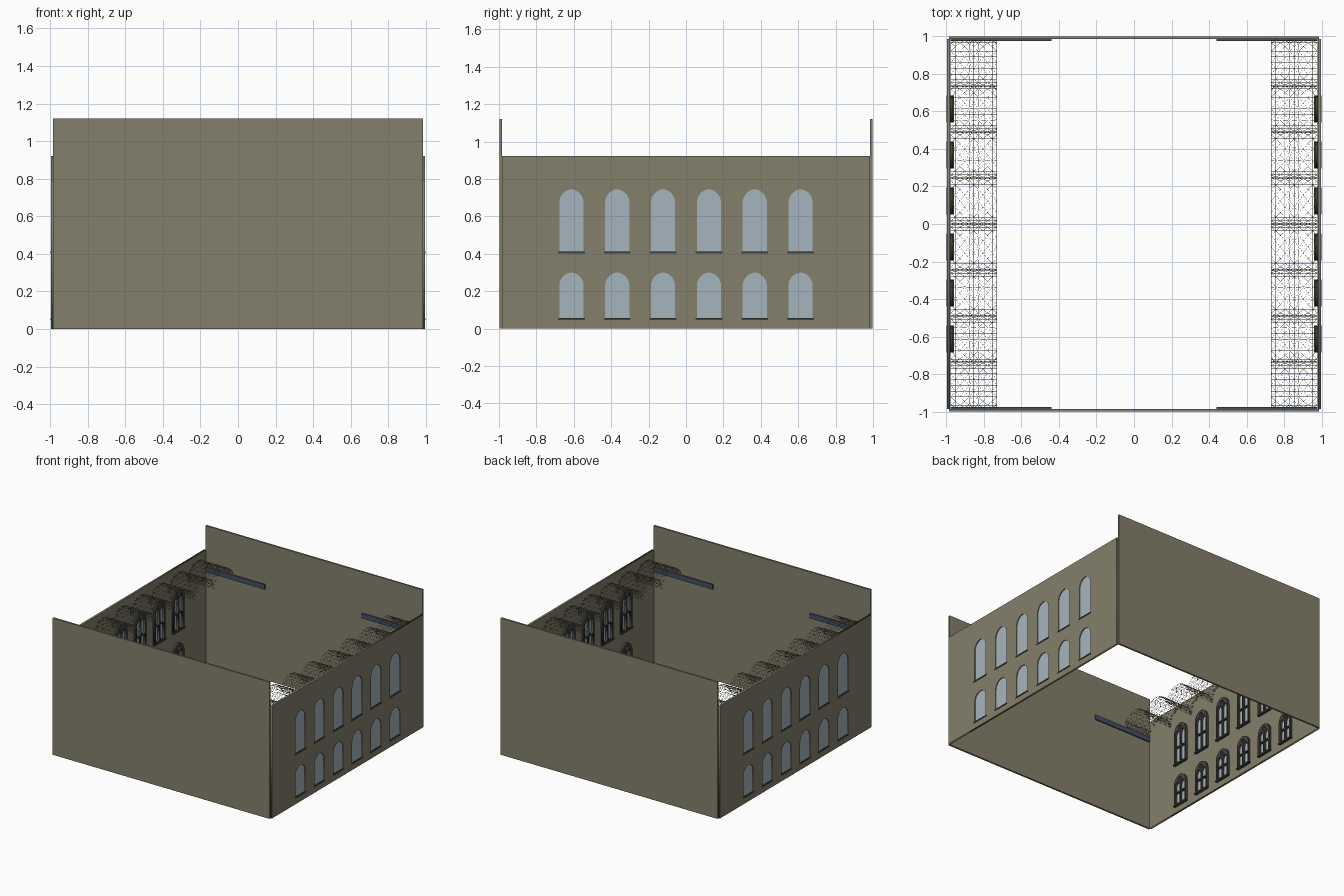
import bpy, bmesh, math
from mathutils import Matrix

if "Cube" in bpy.data.objects:
    bpy.data.objects.remove(bpy.data.objects["Cube"])


def material(name, rgb):
    m = bpy.data.materials.new(name)
    m.diffuse_color = (*rgb, 1)
    m.use_nodes = True
    m.node_tree.nodes["Principled BSDF"].inputs["Base Color"].default_value = m.diffuse_color
    return m


STONE = material("stone", (0.23, 0.215, 0.15))
GLASS = material("glass", (0.38, 0.46, 0.51))
DARK = material("dark_trim", (0.06, 0.055, 0.045))
BLUE = material("blue_trim", (0.06, 0.08, 0.12))
BAY = 0.245
ROWS = [(0.055, 0.30), (0.41, 0.745)]          # sill and apex heights
YS = [BAY * (i - 2.5) for i in range(6)]        # window centres


def box(name, lo, hi, mat):
    bm = bmesh.new()
    bmesh.ops.create_cube(bm, size=1)
    for v in bm.verts:
        v.co = [(a + b) / 2 + c * (b - a) for a, b, c in zip(lo, hi, v.co)]
    me = bpy.data.meshes.new(name)
    bm.to_mesh(me)
    bm.free()
    ob = bpy.data.objects.new(name, me)
    me.materials.append(mat)
    bpy.context.collection.objects.link(ob)


def lancet(y, w, z0, zt, h, n=8):
    """Pointed arch outline: half width w, sill z0, apex zt, head height h."""
    r = (w * w + h * h) / (2 * w)
    end = math.atan2(h, r - w)
    side = [(w - r + r * math.cos(end * i / n), zt - h + r * math.sin(end * i / n))
            for i in range(n + 1)]
    pts = [(w, z0)] + side + [(-a, b) for a, b in reversed(side[:-1])] + [(-w, z0)]
    return [(y + a, b) for a, b in pts]


def sheet(name, loops, x, thick, mat):
    """Flat outlines (with holes) in the y-z plane, extruded along x."""
    cu = bpy.data.curves.new(name, 'CURVE')
    cu.dimensions = '2D'
    cu.fill_mode = 'BOTH'
    cu.extrude = thick / 2
    for pts in loops:
        s = cu.splines.new('POLY')
        s.points.add(len(pts) - 1)
        for p, q in zip(s.points, pts):
            p.co = (q[0], q[1], 0, 1)
        s.use_cyclic_u = True
    cu.materials.append(mat)
    ob = bpy.data.objects.new(name, cu)
    bpy.context.collection.objects.link(ob)
    ob.matrix_world = Matrix(((0, 0, 1, x), (1, 0, 0, 0), (0, 1, 0, 0), (0, 0, 0, 1)))
    bpy.ops.object.select_all(action='DESELECT')
    ob.select_set(True)
    bpy.context.view_layer.objects.active = ob
    bpy.ops.object.convert(target='MESH')


def vault_ribs(name, s):
    """Row of eight arched gallery bays as an open net of fine ribs."""
    nx, nb = 10, 12
    bm = bmesh.new()
    grid = []
    for j in range(8 * nb + 1):
        a = math.pi * (j % nb) / nb
        y = BAY * (j // nb - 4 + (1 - math.cos(a)) / 2)
        z = 0.765 + 0.115 * math.sin(a)
        grid.append([bm.verts.new((s * (0.73 + 0.245 * i / nx), y, z)) for i in range(nx + 1)])
    for j in range(8 * nb):
        for i in range(nx):
            q = [grid[j][i], grid[j][i + 1], grid[j + 1][i + 1], grid[j + 1][i]]
            k = (i + j) % 2                      # alternate diagonals make diamonds
            bm.faces.new((q[k], q[k + 1], q[k + 2]))
            bm.faces.new((q[k], q[k + 2], q[(k + 3) % 4]))
    me = bpy.data.meshes.new(name)
    bm.to_mesh(me)
    bm.free()
    me.materials.append(STONE)
    ob = bpy.data.objects.new(name, me)
    bpy.context.collection.objects.link(ob)
    w = ob.modifiers.new("ribs", 'WIREFRAME')
    w.thickness = 0.0025
    w.use_even_offset = False


# Tall end walls
for s, nm in ((-1, "front"), (1, "back")):
    y0, y1 = sorted((s * 0.983, s * 0.998))
    box(nm + "_wall", (-0.983, y0, 0), (0.983, y1, 1.12), STONE)
    # Trim strips where the galleries meet the end walls
    y0, y1 = sorted((s * 0.973, s * 0.983))
    for t in (-1, 1):
        x0, x1 = sorted((t * 0.44, t * 0.975))
        box(nm + "_trim_strip", (x0, y0, 0.745), (x1, y1, 0.785), BLUE)

# Side walls with two rows of pointed windows
for s, nm in ((-1, "left"), (1, "right")):
    loops = [[(-0.983, 0), (0.983, 0), (0.983, 0.922), (-0.983, 0.922)]]
    panes, frames = [], []
    for z0, zt in ROWS:
        for y in YS:
            outline = lancet(y, 0.065, z0, zt, 0.072)
            loops.append(outline)
            panes.append(outline)
            frames.append(lancet(y, 0.069, z0 - 0.003, zt + 0.004, 0.076))
            # Paired lights split by a transom, with a round eye above
            mid = z0 + (zt - z0) * 0.42
            for d in (-0.0295, 0.0295):
                frames.append([(y + d + a, b) for a, b in (
                    (-0.024, z0 + 0.01), (0.024, z0 + 0.01), (0.024, mid - 0.005), (-0.024, mid - 0.005))])
                frames.append(lancet(y + d, 0.024, mid + 0.005, zt - 0.053, 0.035, 5))
            frames.append([(y + 0.017 * math.cos(k * math.pi / 6),
                            zt - 0.036 + 0.017 * math.sin(k * math.pi / 6)) for k in range(12)])
            x0, x1 = sorted((s * 0.957, s * 0.998))
            box(nm + "_window_sill", (x0, y - 0.072, z0 - 0.008), (x1, y + 0.072, z0 + 0.002), DARK)
    sheet(nm + "_wall", loops, s * 0.987, 0.016, STONE)
    sheet(nm + "_window_panes", panes, s * 0.986, 0.004, GLASS)
    sheet(nm + "_window_tracery", frames, s * 0.972, 0.018, DARK)
    vault_ribs(nm + "_gallery_vault", s)
